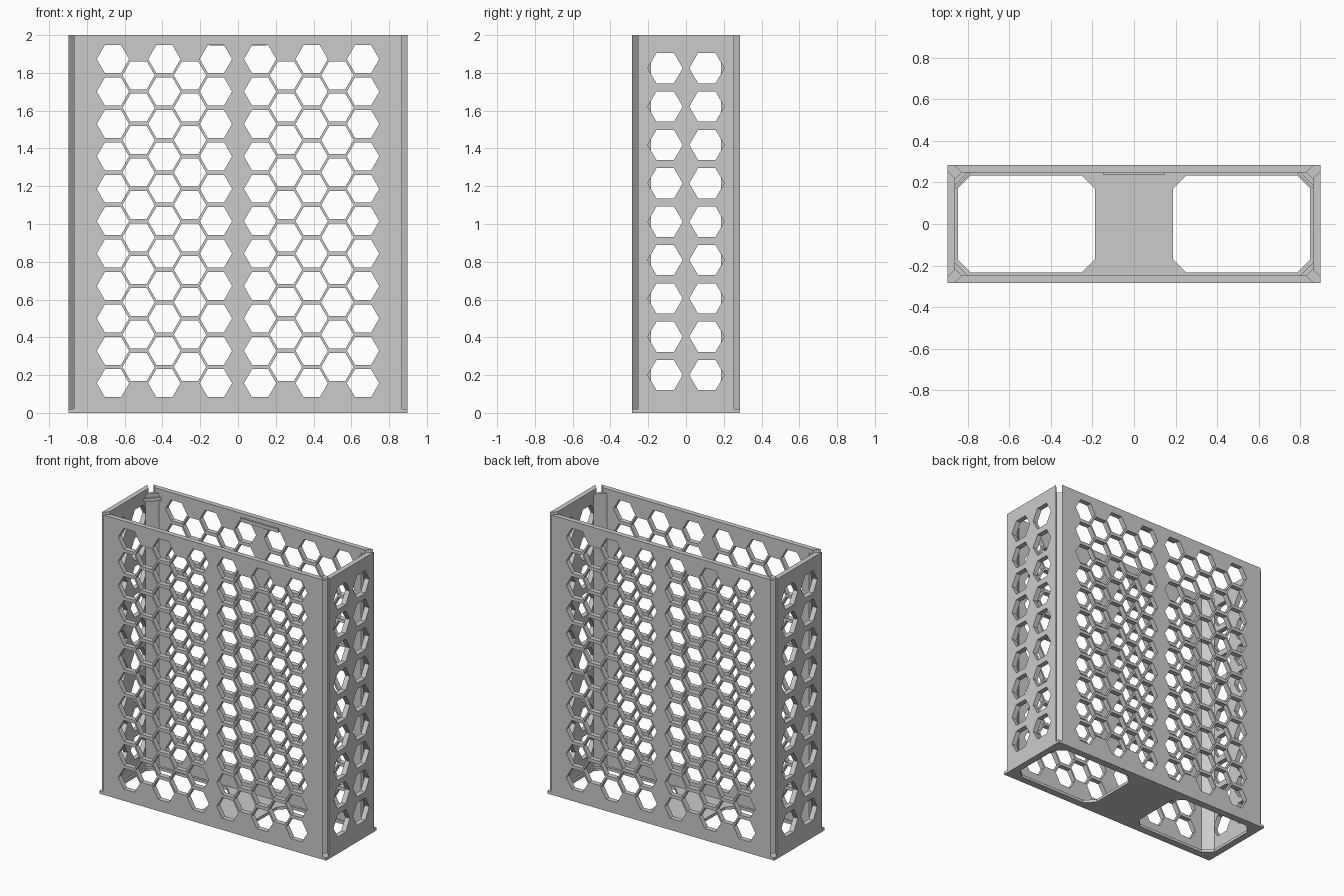
import bpy, math
from mathutils import Matrix, Vector

if "Cube" in bpy.data.objects:
    bpy.data.objects.remove(bpy.data.objects["Cube"])

W, D, H = 0.897, 0.285, 2.0      # half width, half depth, height
T, FLOOR, GAP = 0.036, 0.02, 0.03  # wall, floor, corner slot

grey = bpy.data.materials.new("light grey plastic")
grey.diffuse_color = (0.6, 0.6, 0.6, 1)
grey.use_nodes = True
grey.node_tree.nodes["Principled BSDF"].inputs["Base Color"].default_value = grey.diffuse_color


def hexagon(cx, cy, r):
    return [(cx + r * math.cos(i * math.pi / 3), cy + r * math.sin(i * math.pi / 3))
            for i in range(6)]


def rect(x0, x1, y0, y1):
    return [(x0, y0), (x1, y0), (x1, y1), (x0, y1)]


def plate(name, loops, thick, matrix=Matrix(), mitre=None):
    """Filled 2D outline with holes, z from 0 to thick; mitre slants the two ends."""
    curve = bpy.data.curves.new(name, 'CURVE')
    curve.dimensions, curve.fill_mode = '2D', 'BOTH'
    curve.extrude = thick / 2
    for pts in loops:
        s = curve.splines.new('POLY')
        s.points.add(len(pts) - 1)
        for p, (x, y) in zip(s.points, pts):
            p.co = (x, y, 0, 1)
        s.use_cyclic_u = True
    tmp = bpy.data.objects.new(name, curve)
    bpy.context.collection.objects.link(tmp)
    bpy.context.view_layer.update()
    mesh = bpy.data.meshes.new_from_object(
        tmp.evaluated_get(bpy.context.evaluated_depsgraph_get()))
    bpy.data.objects.remove(tmp)
    bpy.data.curves.remove(curve)
    for v in mesh.vertices:
        v.co.z += thick / 2
        if mitre and abs(v.co.x) > mitre - 1e-4 and v.co.z < thick / 2:
            v.co.x -= math.copysign(thick, v.co.x)
    mesh.transform(matrix)
    mesh.materials.clear()
    mesh.materials.append(grey)
    for p in mesh.polygons:
        p.material_index = 0
        p.use_smooth = False
    mesh.name = name
    ob = bpy.data.objects.new(name, mesh)
    bpy.context.collection.objects.link(ob)
    return ob


def wall(name, half, reach, holes, angle):
    """Upright panel whose outer face sits at distance reach, turned about z."""
    m = (Matrix.Rotation(angle, 4, 'Z') @ Matrix.Translation((0, T - reach, 0))
         @ Matrix.Rotation(math.pi / 2, 4, 'X'))
    end = half - GAP
    plate(name, [rect(-end, end, FLOOR, H)] + holes, T, m, end)


# Honeycomb on the broad panels, paired columns on the narrow ones
broad = []
for side in (-1, 1):
    for col, x in enumerate((0.117, 0.254, 0.39, 0.526, 0.662)):
        odd = col % 2
        for row in range(11 - odd):
            broad.append(hexagon(side * x, 0.157 + 0.1716 * (row + odd / 2), 0.0855))
narrow = [hexagon(s * 0.11, 0.2 + 0.2031 * i, 0.0925) for s in (-1, 1) for i in range(9)]

wall("front_panel", W, D, broad, 0)
wall("back_panel", W, D, broad, math.pi)
wall("right_panel", D, W, narrow, math.pi / 2)
wall("left_panel", D, W, narrow, -math.pi / 2)

# Floor with two chamfered openings
def opening(s):
    a, b, y, c = 0.187, 0.848, 0.233, 0.063
    pts = [(a + c, -y), (b - c, -y), (b, c - y), (b, y - c),
           (b - c, y), (a + c, y), (a, y - c), (a, c - y)]
    return [(s * x, q) for x, q in pts]

plate("floor", [rect(-W, W, -D, D), opening(-1), opening(1)], FLOOR)

# Corner webs joining the panels behind the slots
xi, yi = W - T, D - T
for sx, nx in ((-1, "left"), (1, "right")):
    for sy, ny in ((-1, "front"), (1, "back")):
        web = [(xi - GAP, yi), (xi - 0.063, yi), (xi, yi - 0.063), (xi, yi - GAP)]
        plate(f"{ny}_{nx}_corner_web", [[(sx * x, sy * y) for x, y in web]], 1.95,
              Matrix.Translation((0, 0, FLOOR)))
    # snap ridge on the rear corners
    ridge = [(xi - 0.06, yi), (xi - 0.08, yi), (xi, yi - 0.08), (xi, yi - 0.06)]
    plate(f"{nx}_snap_ridge", [[(sx * x, y) for x, y in ridge]], 0.025,
          Matrix.Translation((0, 0, 1.92)))

# Catch strip inside the back panel
plate("lid_catch", [rect(-0.15, 0.15, yi - 0.012, yi)], 0.025,
      Matrix.Translation((0, 0, 1.945)))
